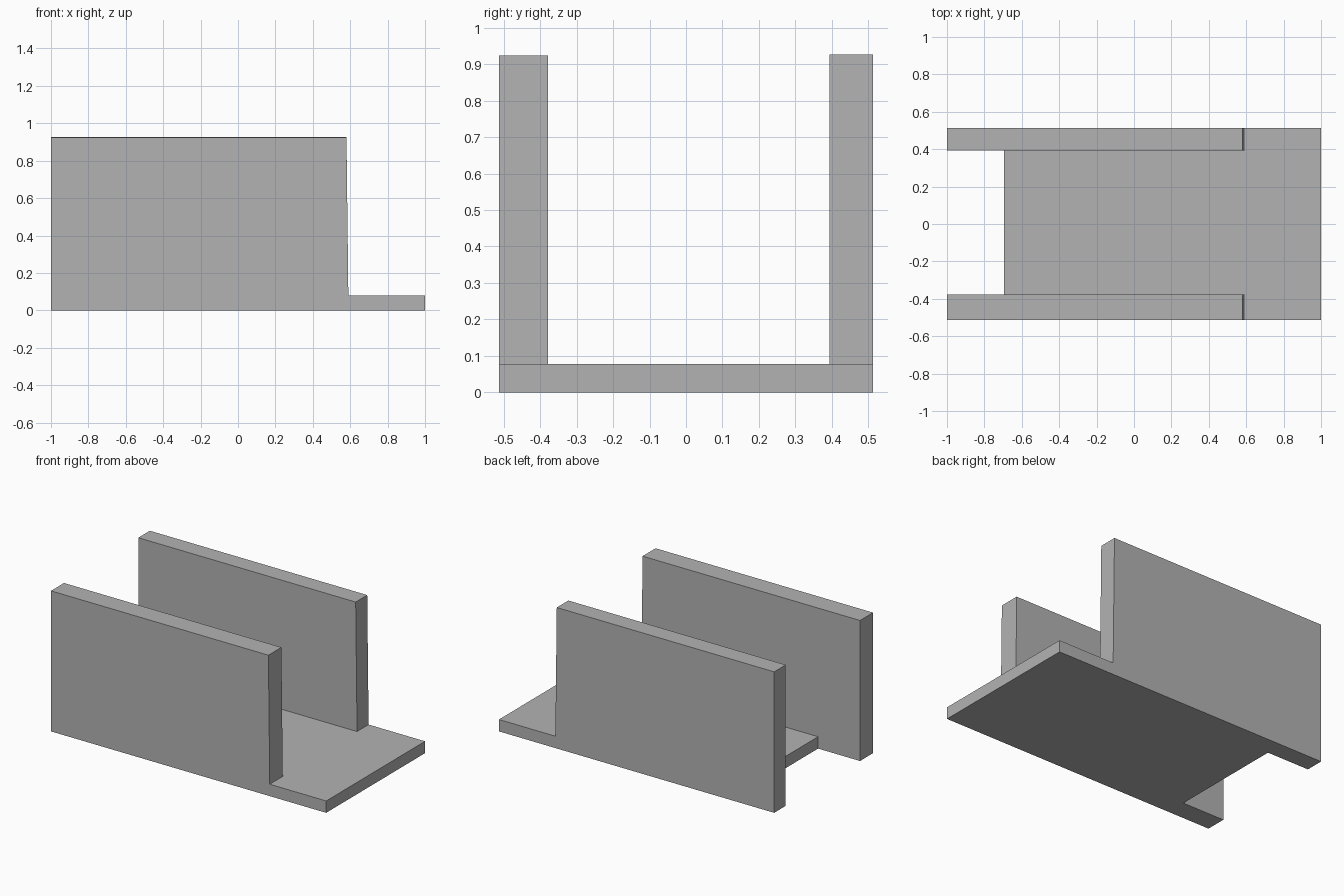
import bpy
import bmesh
from mathutils import Vector

cube = bpy.data.objects.get("Cube")
if cube:
    bpy.data.objects.remove(cube, do_unlink=True)

grey = bpy.data.materials.new("plain grey")
grey.use_nodes = True
colour = (0.45, 0.45, 0.45, 1)
grey.diffuse_color = colour
grey.node_tree.nodes["Principled BSDF"].inputs["Base Color"].default_value = colour


def prism(name, outline, direction):
    """Extrude a flat outline along a direction into a closed solid."""
    bm = bmesh.new()
    face = bm.faces.new([bm.verts.new(p) for p in outline])
    top = bmesh.ops.extrude_face_region(bm, geom=[face], use_keep_orig=True)
    moved = [v for v in top["geom"] if isinstance(v, bmesh.types.BMVert)]
    bmesh.ops.translate(bm, verts=moved, vec=Vector(direction))
    bmesh.ops.recalc_face_normals(bm, faces=bm.faces)
    mesh = bpy.data.meshes.new(name)
    bm.to_mesh(mesh)
    bm.free()
    mesh.materials.append(grey)
    obj = bpy.data.objects.new(name, mesh)
    bpy.context.collection.objects.link(obj)
    return obj


back, front, notch = -1.0, 1.0, -0.695
half_width = 0.513
inner_right, inner_left = -0.378, 0.393
floor = 0.078

# Base plate, with a notch between the walls at one end
plan = [(back, -half_width), (front, -half_width), (front, half_width),
        (back, half_width), (back, inner_left), (notch, inner_left),
        (notch, inner_right), (back, inner_right)]
prism("base_plate", [(x, y, 0) for x, y in plan], (0, 0, floor))

# Two upright walls, their free ends leaning very slightly
for name, y0, y1, top in (("front_wall", -half_width, inner_right, 0.923),
                          ("back_wall", inner_left, half_width, 0.926)):
    side = [(back, floor), (0.59, floor), (0.58, top), (back, top)]
    prism(name, [(x, y0, z) for x, z in side], (0, y1 - y0, 0))
